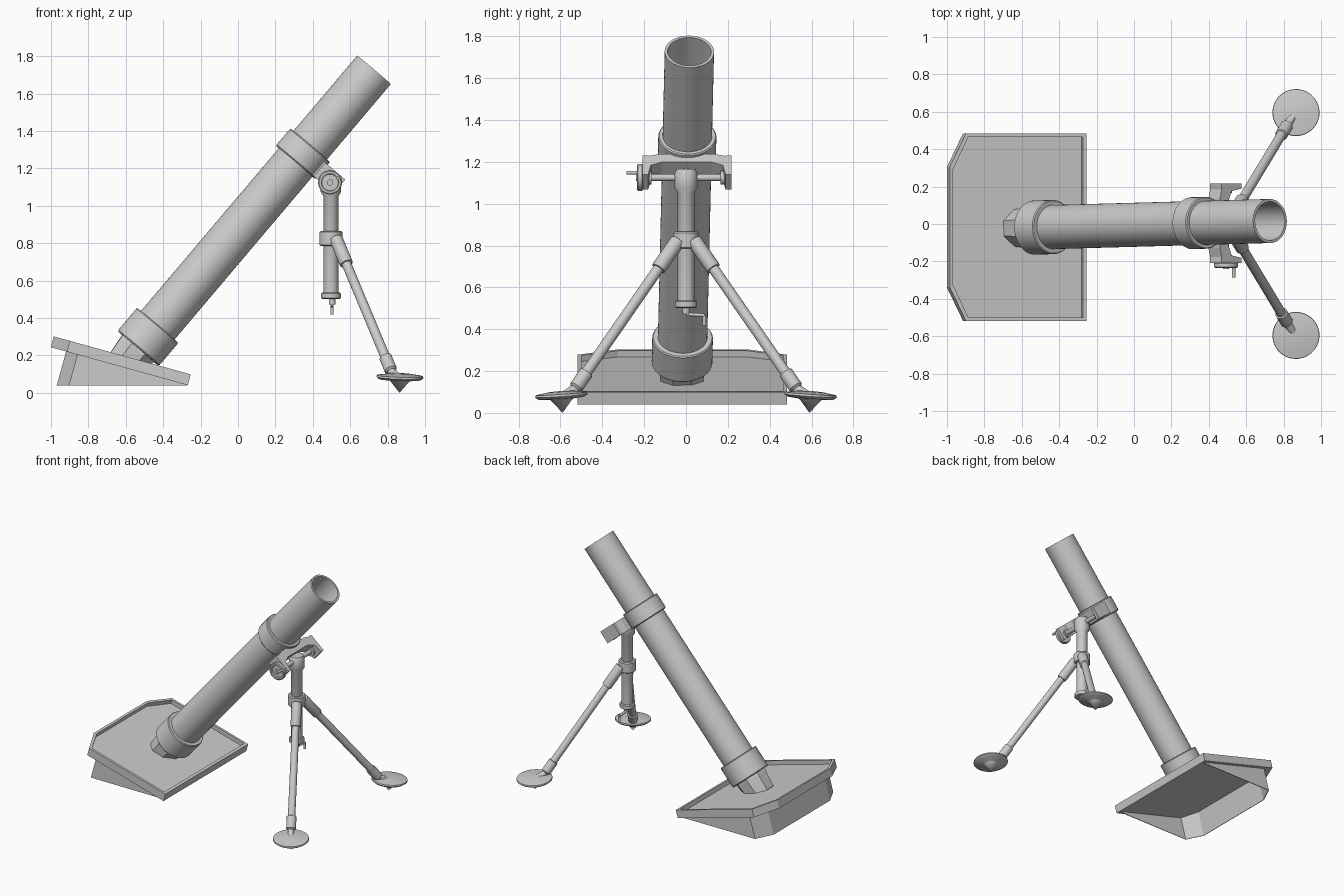
import bpy, bmesh, math
from mathutils import Vector, Matrix

if "Cube" in bpy.data.objects:
    bpy.data.objects.remove(bpy.data.objects["Cube"])


def finish(name, bm, smooth=True):
    bmesh.ops.recalc_face_normals(bm, faces=bm.faces)
    me = bpy.data.meshes.new(name)
    bm.to_mesh(me)
    bm.free()
    ob = bpy.data.objects.new(name, me)
    bpy.context.collection.objects.link(ob)
    if smooth:
        bpy.ops.object.select_all(action='DESELECT')
        ob.select_set(True)
        bpy.context.view_layer.objects.active = ob
        bpy.ops.object.shade_smooth_by_angle(angle=math.radians(35))
    return ob


def lathe(name, pts, origin, axis, segs=32, closed=False, smooth=True, cut=None):
    """Revolve (radius, distance) points about an axis."""
    mat = Matrix.Translation(origin) @ Vector(axis).to_track_quat('Z', 'Y').to_matrix().to_4x4()
    bm = bmesh.new()
    rings = []
    for r, h in pts:
        if r == 0:
            rings.append([bm.verts.new(mat @ Vector((0, 0, h)))] * segs)
        else:
            rings.append([bm.verts.new(mat @ Vector((r * math.cos(a), r * math.sin(a), h)))
                          for a in (2 * math.pi * (i + .5) / segs for i in range(segs))])
    pairs = list(zip(rings, rings[1:])) + ([(rings[-1], rings[0])] if closed else [])
    for a, b in pairs:
        for i in range(segs):
            j = (i + 1) % segs
            face = list(dict.fromkeys((a[i], a[j], b[j], b[i])))
            if len(face) > 2:
                bm.faces.new(face)
    if not closed:
        for ring in (rings[0], rings[-1]):
            if ring[0] is not ring[1]:
                bm.faces.new(ring)
    if cut:
        geom = bm.verts[:] + bm.edges[:] + bm.faces[:]
        bmesh.ops.bisect_plane(bm, geom=geom, plane_co=cut[0], plane_no=cut[1], clear_inner=True)
    return finish(name, bm, smooth)


def rod(name, a, b, r, segs=20):
    a, b = Vector(a), Vector(b)
    return lathe(name, [(r, 0), (r, (b - a).length)], a, b - a, segs)


def loft(bm, rings):
    vs = [[bm.verts.new(p) for p in ring] for ring in rings]
    n = len(rings[0])
    for a, b in zip(vs, vs[1:]):
        for i in range(n):
            bm.faces.new((a[i], a[(i + 1) % n], b[(i + 1) % n], b[i]))
    bm.faces.new(vs[0])
    bm.faces.new(vs[-1])


# Tilted base plate with a raised rim
tilt = math.radians(15.5)
plate = Matrix.Translation((-.985, -.017, .302)) @ Matrix.Rotation(tilt, 4, 'Y')


def outline(u0, u1, v, cu, cv, w):
    return [plate @ Vector((x, y, w)) for x, y in (
        (u0, -v + cv), (u0 + cu, -v), (u1, -v), (u1, v), (u0 + cu, v), (u0, v - cv))]


bm = bmesh.new()
loft(bm, [outline(0, .76, .501, .09, .18, -.06), outline(0, .76, .501, .09, .18, 0),
          outline(.018, .738, .483, .085, .175, 0), outline(.018, .738, .483, .085, .175, -.03)])
finish("base_plate", bm, False)

# Open-bottomed wedge skirt under the plate
bm = bmesh.new()
path = [(.755, -.47), (.15, -.47), (.088, -.34), (.088, .34), (.15, .47), (.755, .47)]
top = [bm.verts.new(plate @ Vector((u, v, -.058))) for u, v in path]
low = [bm.verts.new(plate @ Vector((u, v, (u * math.sin(tilt) - .262) / math.cos(tilt))))
       for u, v in path]
for i in range(5):
    bm.faces.new((top[i], low[i], low[i + 1], top[i + 1]))
skirt = finish("base_skirt", bm, False)
mod = skirt.modifiers.new("thickness", 'SOLIDIFY')
mod.thickness = .006
mod.offset = 0

# Barrel, measured downwards from the muzzle
muzzle = Vector((.727, .016, 1.727))
down = Vector((-.646, -.018, -.763)).normalized()
lathe("barrel", [(.118, 0), (.118, 1.9), (0, 1.9), (0, 1.8), (.104, 1.8), (.104, 0)],
      muzzle, down, 48, closed=True)
lathe("breech_collar", [(.118, 1.79), (.14, 1.79), (.145, 1.796), (.145, 1.945), (.139, 1.952),
                        (0, 1.952)], muzzle, down, 48)
lathe("barrel_clamp", [(.115, .528), (.134, .528), (.139, .534), (.139, .642), (.134, .648),
                       (.115, .648)], muzzle, down, 48, closed=True)
lathe("breech_cap", [(.118, 1.94), (.118, 1.97), (.104, 2.09), (.06, 2.13)], muzzle, down, 8,
      smooth=False, cut=(plate @ Vector((.3, 0, -.04)), plate.to_3x3() @ Vector((0, 0, 1))))

# Yoke bracket under the clamp: profile in (side, outward), extruded along the barrel
up = Vector((.646, 0, .763))
out = Vector((.763, 0, -.646))
centre = Vector((.346, .004, 1.277))
half = [(.13, .112), (.18, .125), (.213, .122), (.213, .262), (.185, .262), (.172, .195),
        (.12, .172)]
prof = half + [(-y, n) for y, n in reversed(half)]
bm = bmesh.new()
loft(bm, [[centre + Vector((0, y, 0)) + out * n + up * d for y, n in prof] for d in (-.052, .043)])
finish("yoke_bracket", bm, False)

# Traverse shaft, end knob, handwheel and its handle
sx, sz = .492, 1.125
rod("traverse_shaft", (sx, -.24, sz), (sx, .215, sz), .017)
rod("shaft_knob", (sx, .165, sz), (sx, .195, sz), .033)
rod("shaft_collar", (sx, -.19, sz), (sx, -.165, sz), .033)
lathe("handwheel", [(0, 0), (.058, 0), (.064, .005), (.064, .025), (.058, .03), (.047, .03),
                    (.044, .02), (0, .02)], (sx, -.205, sz), (0, -1, 0))
rod("handwheel_handle", (.533, -.22, 1.148), (.533, -.285, 1.148), .009, 12)

# Elevation column with head, hub and lower cap
cx = .497
lathe("elevation_column", [(.040, .52), (.040, 1.05), (.055, 1.075), (.055, 1.145), (.045, 1.165),
                           (0, 1.168)], (cx, 0, 0), (0, 0, 1))
lathe("leg_hub", [(.054, .785), (.061, .79), (.061, .86), (.054, .866)], (cx, 0, 0), (0, 0, 1))
lathe("column_cap", [(.046, .502), (.053, .507), (.053, .532), (.046, .537)],
      (cx, 0, 0), (0, 0, 1))

# Elevation crank
crank = [(.503, 0, .51), (.503, 0, .472), (.503, .088, .466), (.503, .088, .418)]
for i, (r, label) in enumerate(((.018, "stub"), (.009, "arm"), (.009, "grip"))):
    rod("crank_" + label, crank[i], crank[i + 1], r, 12)

# Two legs with sleeves, ankles and spiked feet
for s, side in ((1, "left"), (-1, "right")):
    a = Vector((.525, .04 * s, .822))
    b = Vector((.82, .53 * s, .115))
    length = (b - a).length
    lathe(side + "_leg", [(.036, 0), (.036, .165), (.034, .17), (.026, .172),
                          (.026, length - .1), (.034, length - .097), (.034, length - .01),
                          (.022, length), (.018, length + .03)], a, b - a, 20)
    foot = Vector((.866, .596 * s, 0))
    rod(side + "_ankle", (.817, .527 * s, .118), (.855, .582 * s, .082), .022, 14)
    lathe(side + "_foot", [(0, -.085), (.05, -.024), (.055, -.02), (.112, -.014), (.126, -.003),
                           (.124, .007), (.06, .017), (0, .02)],
          foot + Vector((0, 0, .085)), (.03, .07 * s, 1), 32)
